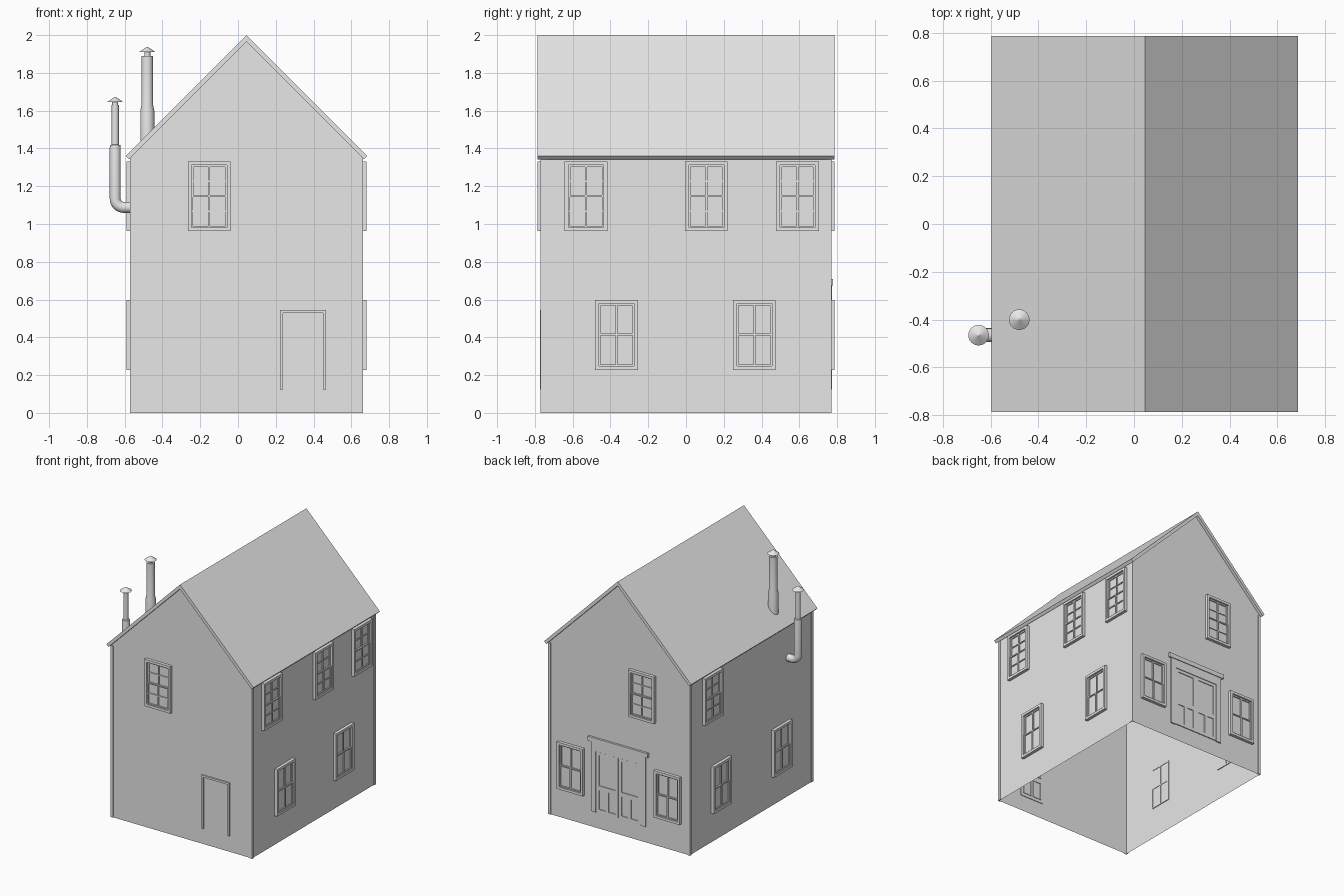
import bpy, bmesh, math
from mathutils import Vector, Matrix

if "Cube" in bpy.data.objects:
    bpy.data.objects.remove(bpy.data.objects["Cube"])

grey = bpy.data.materials.new("plain grey")
grey.diffuse_color = (0.8, 0.8, 0.8, 1)
grey.use_nodes = True
grey.node_tree.nodes["Principled BSDF"].inputs["Base Color"].default_value = (0.8, 0.8, 0.8, 1)

CX, HX, HY = 0.045, 0.611, 0.763      # ridge line, half width, half length
RIDGE = 2.0


def finish(name, bm, smooth=False, fix=True):
    if fix:
        bmesh.ops.recalc_face_normals(bm, faces=bm.faces)
    me = bpy.data.meshes.new(name)
    bm.to_mesh(me)
    bm.free()
    me.materials.append(grey)
    ob = bpy.data.objects.new(name, me)
    bpy.context.collection.objects.link(ob)
    if smooth:
        bpy.ops.object.select_all(action='DESELECT')
        ob.select_set(True)
        bpy.context.view_layer.objects.active = ob
        bpy.ops.object.shade_smooth_by_angle(angle=math.radians(35))
    return ob


def on_wall(side, u, d, z):
    """Point at position u along a wall, d in front of it, height z."""
    return Vector({"front": (u, -HY - d, z), "back": (u, HY + d, z),
                   "right": (CX + HX + d, u, z), "left": (CX - HX - d, u, z)}[side])


def box(bm, a, b):
    c, s = (a + b) / 2, b - a
    m = Matrix.Translation(c) @ Matrix.Diagonal((abs(s.x), abs(s.y), abs(s.z), 1))
    bmesh.ops.create_cube(bm, size=1, matrix=m)


def plate(bm, side, u0, u1, z0, z1, d0, d1):
    box(bm, on_wall(side, u0, d0, z0), on_wall(side, u1, d1, z1))


def border(bm, side, u0, u1, z0, z1, w, d0, d1, sill=True):
    """Rectangular frame with members of width w."""
    plate(bm, side, u0, u0 + w, z0, z1, d0, d1)
    plate(bm, side, u1 - w, u1, z0, z1, d0, d1)
    plate(bm, side, u0 + w, u1 - w, z1 - w, z1, d0, d1)
    if sill:
        plate(bm, side, u0 + w, u1 - w, z0, z0 + w, d0, d1)


# Walls: open-bottomed shell with gable ends
bm = bmesh.new()
eave = RIDGE - 0.035 - HX
outline = [(-HX, 0), (HX, 0), (HX, eave), (0, eave + HX), (-HX, eave)]
ends = [[bm.verts.new((CX + x, y, z)) for x, z in outline] for y in (-HY, HY)]
f, b = ends
bm.faces.new(f)
bm.faces.new(b[::-1])
bm.faces.new((f[1], b[1], b[2], f[2]))
bm.faces.new((f[4], b[4], b[0], f[0]))
finish("walls", bm, fix=False)

# Roof: bent slab with square-cut eaves
bm = bmesh.new()
t, e = 0.0175, 0.64
prof = [(0, RIDGE), (e, RIDGE - e), (e - t, RIDGE - e - t), (0, RIDGE - 2 * t),
        (t - e, RIDGE - e - t), (-e, RIDGE - e)]
f, b = [[bm.verts.new((CX + x, y, z)) for x, z in prof] for y in (-0.786, 0.786)]
for i in range(6):
    j = (i + 1) % 6
    bm.faces.new((f[i], f[j], b[j], b[i]))
for r in (f, b):
    bm.faces.new((r[0], r[1], r[2], r[3]))
    bm.faces.new((r[0], r[3], r[4], r[5]))
finish("roof", bm)

# Corner boards wrapping each corner
for sx, sn in ((-1, "left"), (1, "right")):
    for sy, yn in ((-1, "front"), (1, "back")):
        bm = bmesh.new()
        x0, x1 = CX + sx * (HX - 0.016), CX + sx * (HX + 0.006)
        y0, y1 = sy * (HY - 0.018), sy * (HY + 0.006)
        box(bm, Vector((x0, sy * HY, 0)), Vector((x1, y1, eave - 0.004)))
        box(bm, Vector((CX + sx * HX, y0, 0)), Vector((x1, sy * HY, eave - 0.004)))
        finish(f"corner_board_{yn}_{sn}", bm)


# Windows: casing plus two sliding sashes, the lower one further out
def window(side, uc, upper):
    w, h, z0, rows = 0.113, 0.37, (0.962 if upper else 0.228), (2 if upper else 1)
    bm = bmesh.new()
    border(bm, side, uc - w, uc + w, z0, z0 + h, 0.02, 0, 0.024)
    mid = z0 + h / 2
    a, b = uc - w + 0.02, uc + w - 0.02
    for s0, s1, d, st in ((z0 + 0.02, mid + 0.004, 0.016, 0.008),
                          (mid - 0.004, z0 + h - 0.02, 0.01, 0.010)):
        plate(bm, side, a, b, s0, s1, -0.003, d - 0.008)
        border(bm, side, a, b, s0, s1, st, -0.006, d)
        plate(bm, side, uc - 0.005, uc + 0.005, s0 + st, s1 - st, -0.006, d)
        if rows == 2:
            m = (s0 + s1) / 2
            plate(bm, side, a + st, b - st, m - 0.004, m + 0.004, -0.006, d - 0.001)
    finish(f"{side}_{'upper' if upper else 'lower'}_window", bm)


for side, ups, lows in (("right", (-0.529, 0.108, 0.59), (-0.368, 0.362)),
                        ("left", (0.49,), (-0.368, 0.383)),
                        ("front", (-0.152,), ()),
                        ("back", (-0.158,), (-0.382, 0.462))):
    for u in ups:
        window(side, u, True)
    for u in lows:
        window(side, u, False)

# Front door: slim casing, leaf set behind the wall face
bm = bmesh.new()
border(bm, "front", 0.222, 0.465, 0.125, 0.545, 0.016, 0, 0.01, sill=False)
finish("front_door_casing", bm)
bm = bmesh.new()
plate(bm, "front", 0.238, 0.449, 0.125, 0.529, -0.006, -0.001)
for z0, z1 in ((0.15, 0.29), (0.33, 0.50)):
    for u0, u1 in ((0.26, 0.335), (0.352, 0.427)):
        border(bm, "front", u0, u1, z0, z1, 0.006, -0.010, -0.006)
finish("front_door_leaf", bm)

# Back double door: casing, header and cap
DC = 0.05
bm = bmesh.new()
for s in (-1, 1):
    plate(bm, "back", DC + s * 0.195, DC + s * 0.238, 0.125, 0.605, 0, 0.01)
plate(bm, "back", DC - 0.238, DC + 0.238, 0.605, 0.675, 0, 0.01)
plate(bm, "back", DC - 0.26, DC + 0.26, 0.675, 0.71, 0, 0.016)
finish("back_door_casing", bm)

# Back door leaves: rails and stiles over a recessed panel
for s, n in ((-1, "right"), (1, "left")):
    bm = bmesh.new()
    lo, hi = sorted((DC + s * 0.002, DC + s * 0.194))
    plate(bm, "back", lo, hi, 0.13, 0.603, -0.004, 0.001)
    border(bm, "back", lo, hi, 0.13, 0.603, 0.024, 0.0, 0.007)
    plate(bm, "back", lo + 0.024, hi - 0.024, 0.305, 0.34, 0.0, 0.007)
    m = (lo + hi) / 2
    plate(bm, "back", m - 0.014, m + 0.014, 0.154, 0.305, 0.0, 0.007)
    finish(f"back_door_leaf_{n}", bm)


# Flues: stacked rings, optionally following an elbow at the base
def tube(bm, rings, n=24):
    """rings: (centre, tilt about y, radius)"""
    prev = None
    for c, tilt, r in rings:
        rot = Matrix.Rotation(tilt, 3, 'Y')
        cur = [bm.verts.new(Vector(c) + rot @ Vector((r * math.cos(a), r * math.sin(a), 0)))
               for a in (2 * math.pi * k / n for k in range(n))]
        if prev:
            for k in range(n):
                j = (k + 1) % n
                bm.faces.new((prev[k], prev[j], cur[j], cur[k]))
        else:
            bm.faces.new(cur[::-1])
        prev = cur
    bm.faces.new(prev)


def flue(name, x, y, base, profile, cap_z, cap_r):
    bm = bmesh.new()
    tube(bm, base + [((x, y, z), 0, r) for r, z in profile])
    finish(name, bm, True)
    bm = bmesh.new()
    tube(bm, [((x, y, cap_z - 0.03), 0, 0.016), ((x, y, cap_z + 0.005), 0, 0.016)])
    tube(bm, [((x, y, cap_z), 0, cap_r), ((x, y, cap_z + 0.028), 0, 0.003)])
    finish(name + "_cap", bm, True)


flue("roof_flue", -0.48, -0.40, [],
     [(0.037, 1.38), (0.037, 1.60), (0.030, 1.635), (0.030, 1.89)], 1.91, 0.043)

# Elbow turns from the left wall up into the vertical pipe
px, py, pz, R, pr = -0.65, -0.465, 1.088, 0.045, 0.029
elbow = [((-0.55, py, pz), -math.pi / 2, pr)]
for k in range(9):
    a = math.pi / 2 * k / 8
    elbow.append(((px + R - R * math.sin(a), py, pz + R - R * math.cos(a)),
                  a - math.pi / 2, pr))
flue("wall_flue", px, py, elbow,
     [(pr, 1.405), (0.027, 1.418), (0.019, 1.42), (0.019, 1.63)], 1.645, 0.043)
